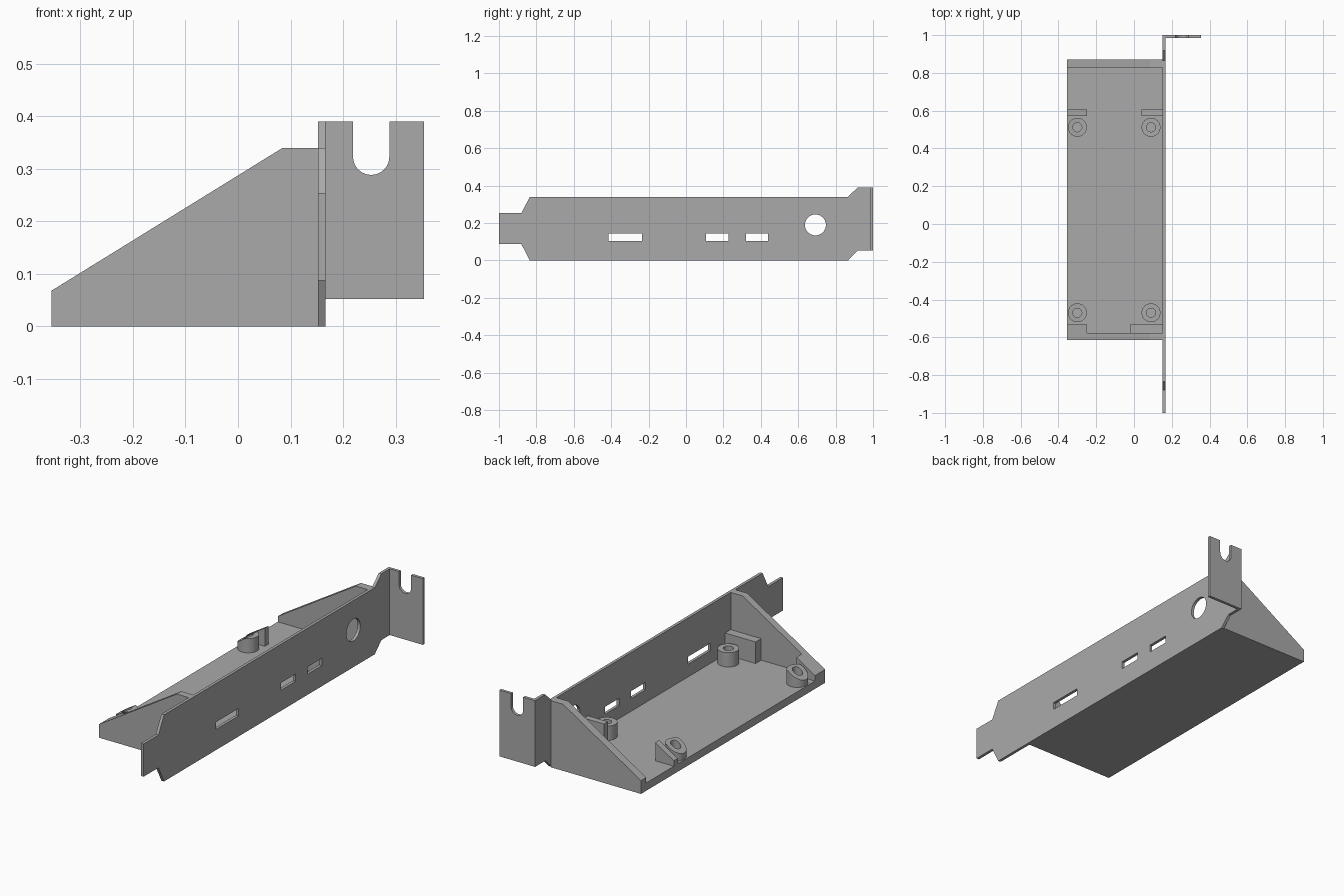
import bpy
import bmesh
from math import cos, sin, pi
from mathutils import Vector

cube = bpy.data.objects.get("Cube")
if cube:
    bpy.data.objects.remove(cube, do_unlink=True)

grey = bpy.data.materials.new("plain grey")
grey.use_nodes = True
grey.diffuse_color = (0.4, 0.4, 0.4, 1)
grey.node_tree.nodes["Principled BSDF"].inputs["Base Color"].default_value = (0.4, 0.4, 0.4, 1)

FLOOR = 0.04
LEFT, PLATE_IN, PLATE_OUT = -0.355, 0.152, 0.167
FRONT, BACK = -0.615, 0.87


def prism(name, outline, axis, lo, hi):
    """Extrude a 2D outline along x, y or z; outline holds the other two axes in order."""
    bm = bmesh.new()
    points = []
    for a, b in outline:
        co = [a, b]
        co.insert("xyz".index(axis), lo)
        points.append(bm.verts.new(co))
    face = bm.faces.new(points)
    moved = bmesh.ops.extrude_face_region(bm, geom=[face])["geom"]
    step = Vector([hi - lo if c == axis else 0 for c in "xyz"])
    bmesh.ops.translate(bm, vec=step, verts=[v for v in moved if isinstance(v, bmesh.types.BMVert)])
    bmesh.ops.recalc_face_normals(bm, faces=bm.faces)
    mesh = bpy.data.meshes.new(name)
    bm.to_mesh(mesh)
    bm.free()
    mesh.materials.append(grey)
    obj = bpy.data.objects.new(name, mesh)
    bpy.context.collection.objects.link(obj)
    return obj


def rect(a0, a1, b0, b1):
    return [(a0, b0), (a1, b0), (a1, b1), (a0, b1)]


def arc(a, b, r, start=0, sweep=2 * pi, n=40):
    return [(a + r * cos(start + sweep * i / n), b + r * sin(start + sweep * i / n)) for i in range(n)]


def cut(obj, cutter):
    """Subtract the cutter, then discard it."""
    cutter.hide_render = True
    mod = obj.modifiers.new("cut", "BOOLEAN")
    mod.operation = "DIFFERENCE"
    mod.solver = "EXACT"
    mod.object = cutter
    bpy.context.view_layer.objects.active = obj
    bpy.ops.object.modifier_apply(modifier=mod.name)
    bpy.data.objects.remove(cutter, do_unlink=True)


def trim_slope(obj):
    """Remove whatever rises above the sloping line of the end walls."""
    cut(obj, prism("slope_cutter", [(-0.478, -0.008), (0.085, 0.34), (0.085, 0.6), (-0.478, 0.6)], "y", -1, 1))


def smooth(obj):
    bpy.ops.object.select_all(action="DESELECT")
    obj.select_set(True)
    bpy.context.view_layer.objects.active = obj
    bpy.ops.object.shade_smooth_by_angle(angle=0.5)


# Long face plate with stepped ends
plate = prism("face_plate", [
    (-1, 0.087), (-0.88, 0.087), (-0.835, 0), (0.865, 0), (0.918, 0.052), (1, 0.052),
    (1, 0.39), (0.918, 0.39), (0.865, 0.34), (-0.835, 0.34), (-0.88, 0.254), (-1, 0.254)],
    "x", PLATE_IN, PLATE_OUT)
for y0, y1 in ((-0.415, -0.235), (0.108, 0.226), (0.32, 0.438)):
    cut(plate, prism("slot_cutter", rect(y0, y1, 0.105, 0.143), "x", 0.1, 0.2))
cut(plate, prism("round_cutter", arc(0.692, 0.19, 0.056), "x", 0.1, 0.2))
smooth(plate)

# Mounting tab with an open round-bottomed notch
notch = [(0.219, 0.39)] + arc(0.2535, 0.323, 0.0345, pi, pi, 20) + [(0.288, 0.323), (0.288, 0.39)]
tab = prism("mounting_tab", [(PLATE_OUT, 0.39)] + notch + [(0.354, 0.39), (0.354, 0.052), (PLATE_OUT, 0.052)],
            "y", 0.985, 1)
smooth(tab)

# Floor and sloping end walls
wall_outline = [(LEFT, 0), (PLATE_IN, 0), (PLATE_IN, 0.34), (0.085, 0.34), (LEFT, 0.068)]
prism("front_wall", wall_outline, "y", FRONT, -0.578)
prism("back_wall", wall_outline, "y", 0.828, BACK)
prism("floor", rect(LEFT, PLATE_IN, -0.578, 0.828), "z", 0, FLOOR)

# Stop blocks beside the posts
for name, x0, x1, y0, y1 in (
        ("front_outer_stop", LEFT, -0.25, -0.578, -0.533),
        ("front_inner_stop", -0.02, PLATE_IN, -0.578, -0.533),
        ("back_outer_stop", LEFT, -0.25, 0.573, 0.605),
        ("back_inner_stop", 0.04, PLATE_IN, 0.573, 0.605)):
    stop = prism(name, rect(x0, x1, y0, y1), "z", FLOOR, 0.15)
    if x0 == LEFT:
        trim_slope(stop)

# Hollow support posts
for end, y in (("front", -0.47), ("back", 0.512)):
    for side, x in (("outer", -0.3), ("inner", 0.09)):
        post = prism(f"{end}_{side}_post", arc(x, y, 0.05), "z", FLOOR, 0.113)
        cut(post, prism("bore_cutter", arc(x, y, 0.024), "z", 0, 0.3))
        if side == "outer":
            trim_slope(post)
        smooth(post)
